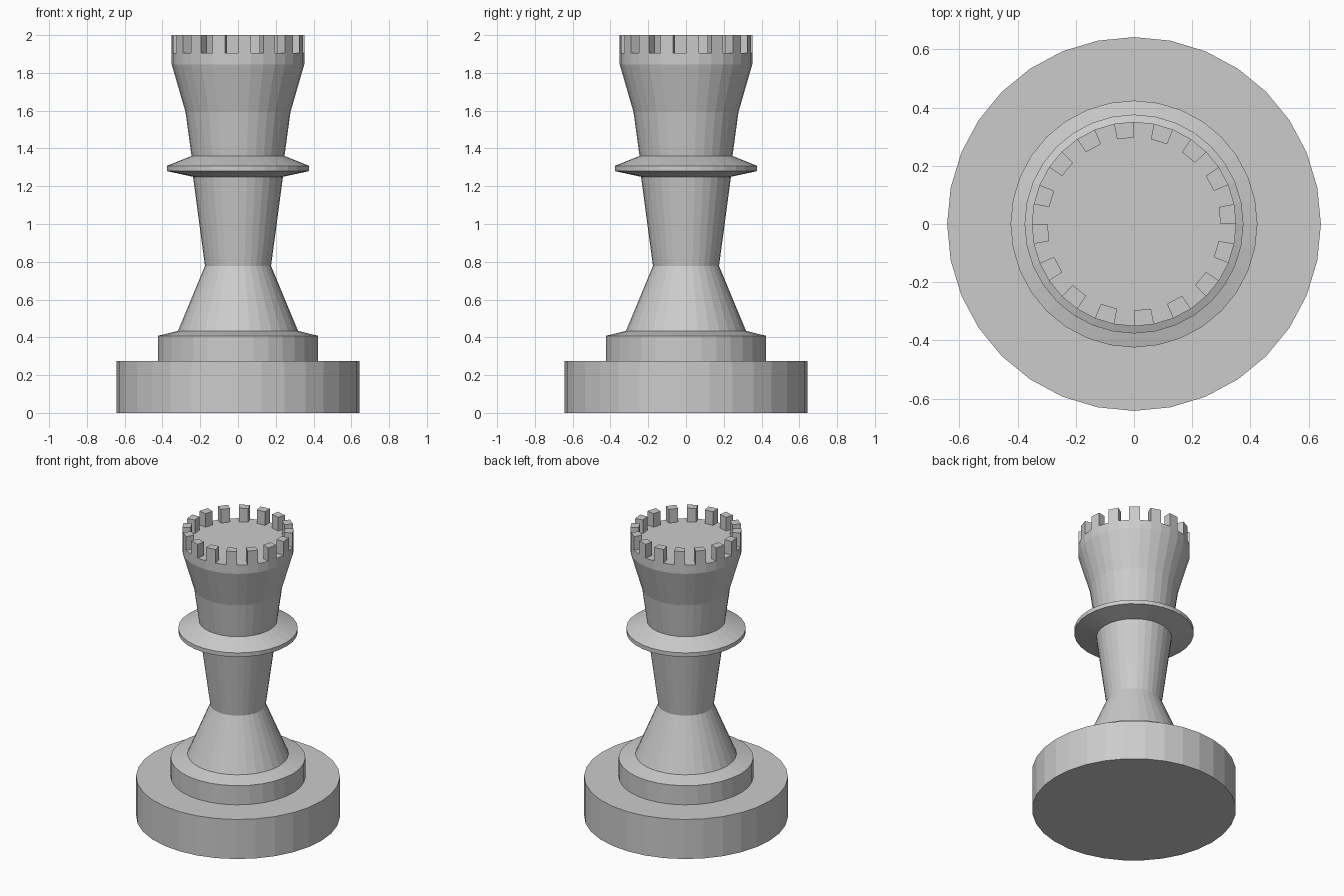
import bpy, bmesh
from math import cos, sin, tau

if "Cube" in bpy.data.objects:
    bpy.data.objects.remove(bpy.data.objects["Cube"])

SIDES = 32
# Silhouette (radius, height) from the foot up to the rim, then in to the floor edge
PROFILE = [
    (0.642, 0), (0.642, 0.275), (0.424, 0.275), (0.424, 0.408),   # stepped base
    (0.318, 0.434), (0.175, 0.778), (0.238, 1.25),                # flared foot, stem
    (0.376, 1.28), (0.376, 1.308), (0.246, 1.36),                 # collar
    (0.278, 1.593), (0.351, 1.845), (0.351, 1.905),               # head
    (0.297, 1.905),                                               # wall-top ring
]

bm = bmesh.new()
rings = [[bm.verts.new((r * cos(tau * i / SIDES), r * sin(tau * i / SIDES), z))
          for i in range(SIDES)] for r, z in PROFILE]

# Lathed walls
wall_top = []
for lower, upper in zip(rings, rings[1:]):
    wall_top = []
    for i in range(SIDES):
        j = (i + 1) % SIDES
        wall_top.append(bm.faces.new((lower[i], lower[j], upper[j], upper[i])))

# Underside and tower floor
bm.faces.new(rings[0][::-1])
bm.faces.new(rings[-1])

# Battlements: raise every second segment of the wall-top ring
raised = bmesh.ops.extrude_discrete_faces(bm, faces=wall_top[::2])["faces"]
for face in raised:
    # Build the block sides between the segment outline and its raised copy
    low = [v.co.copy() for v in face.verts]
    for v in face.verts:
        v.co.z = 2.0
bmesh.ops.remove_doubles(bm, verts=bm.verts, dist=1e-5)
bmesh.ops.recalc_face_normals(bm, faces=bm.faces)

mesh = bpy.data.meshes.new("castle_piece")
bm.to_mesh(mesh)
bm.free()
bpy.context.collection.objects.link(bpy.data.objects.new("castle_piece", mesh))
